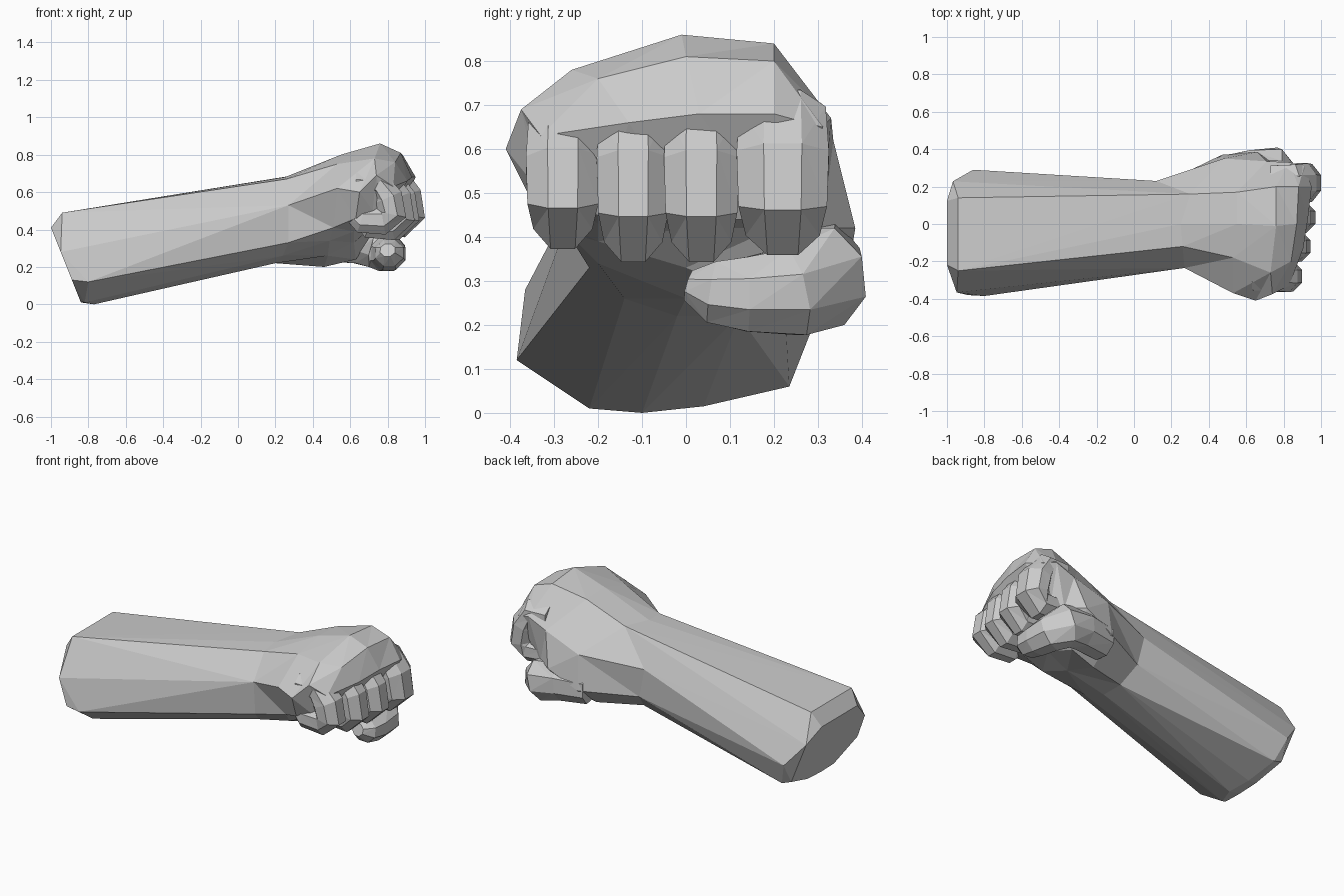
import bpy, bmesh, math
from mathutils import Vector

if "Cube" in bpy.data.objects:
    bpy.data.objects.remove(bpy.data.objects["Cube"])


def finish(name, bm):
    bmesh.ops.recalc_face_normals(bm, faces=bm.faces[:])
    mesh = bpy.data.meshes.new(name)
    bm.to_mesh(mesh)
    bm.free()
    ob = bpy.data.objects.new(name, mesh)
    bpy.context.collection.objects.link(ob)
    return ob


def loft(name, rings, cap_start=True):
    """Skin a list of equal-length point rings and close the ends."""
    bm = bmesh.new()
    loops = [[bm.verts.new(p) for p in ring] for ring in rings]
    n = len(loops[0])
    for a, b in zip(loops, loops[1:]):
        for i in range(n):
            j = (i + 1) % n
            bm.faces.new((a[i], a[j], b[j], b[i]))
    if cap_start:
        bm.faces.new(loops[0])
    bm.faces.new(loops[-1])
    bmesh.ops.triangulate(bm, faces=bm.faces[:])
    return finish(name, bm)


def hull(name, rings, open_ring):
    """Convex skin around rings, left open across the last ring."""
    bm = bmesh.new()
    for p in sum(rings, []):
        bm.verts.new(p)
    out = bmesh.ops.convex_hull(bm, input=bm.verts[:])
    bmesh.ops.delete(bm, geom=[v for v in bm.verts if not v.link_faces], context='VERTS')
    inner = [f for f in bm.faces if all(v.co.x > open_ring for v in f.verts)]
    bmesh.ops.delete(bm, geom=inner, context='FACES')
    return finish(name, bm)


def sweep(name, path, sizes, hint, sides=8):
    """Sweep a faceted section along a path; sizes are half width, half thickness."""
    pts = [Vector(p) for p in path]
    rings = []
    for i, p in enumerate(pts):
        t = (pts[min(i + 1, len(pts) - 1)] - pts[max(i - 1, 0)]).normalized()
        across = (Vector(hint) - t * t.dot(Vector(hint))).normalized()
        other = t.cross(across)
        w, h = (s / math.cos(math.pi / sides) for s in sizes[i])
        angles = [2 * math.pi * (k + 0.5) / sides for k in range(sides)]
        rings.append([p + across * w * math.cos(a) + other * h * math.sin(a) for a in angles])
    return loft(name, rings)


# Forearm: convex, with a slanted elbow cut slightly smaller than the elbow ring
elbow = [(-.94, .14, .49), (-.94, -.05, .49), (-.94, -.25, .49), (-.88, -.32, .31), (-.80, -.385, .12),
         (-.82, -.22, .01), (-.77, -.1, 0), (-.79, .04, .015), (-.81, .235, .06), (-.86, .29, .2)]
cut = [(-1 + .4 * (.41 - z), y * .95, z) for y, z in
       [(.13, .41), (-.05, .41), (-.23, .41), (-.385, .28), (-.40, .13),
        (-.23, .015), (-.1, .01), (.04, .02), (.24, .08), (.24, .33)]]
wrist = [(.30, .16, .69), (.25, 0, .68), (.26, -.12, .67), (.27, -.235, .53), (.27, -.22, .33),
         (.24, -.14, .26), (.2, -.02, .22), (.2, .12, .22), (.16, .22, .32), (.12, .23, .5)]
hull("forearm", [cut, elbow, wrist], 0)

# Hand block, widening to the knuckles and turning down behind the fingers
palm = [(.55, .17, .79), (.55, 0, .80), (.53, -.18, .75), (.53, -.37, .62), (.51, -.27, .41),
        (.49, -.2, .34), (.48, 0, .26), (.46, .2, .2), (.47, .37, .33), (.48, .35, .54)]
back = [(.76, .2, .84), (.76, -.01, .86), (.73, -.26, .78), (.65, -.41, .60), (.63, -.34, .46),
        (.62, -.2, .39), (.62, 0, .33), (.63, .22, .24), (.66, .385, .42), (.71, .335, .62)]
knuckles = [(.88, .2, .80), (.87, 0, .81), (.84, -.2, .76), (.74, -.375, .69), (.72, -.33, .5),
            (.71, -.2, .43), (.72, 0, .42), (.74, .2, .42), (.76, .31, .42), (.83, .33, .67)]
front = [(.95, .2, .68), (.93, .03, .68), (.905, -.13, .66), (.83, -.33, .63), (.77, -.31, .53),
         (.77, -.2, .45), (.80, 0, .44), (.82, .2, .44), (.83, .28, .45), (.91, .31, .65)]
loft("hand", [wrist, palm, back, knuckles, front], cap_start=False)

# Four curled fingers: name, centre y, half width, x shift, z shift, height factor
profile = [(.73, .655), (.85, .655), (.90, .57), (.92, .46), (.875, .42), (.76, .425), (.70, .49)]
width = [.88, .93, 1, .96, .8, .75, .55]
thick = [.8, .85, .95, .95, .92, .85, .6]
for name, y, half, dx, dz, tall in [("index_finger", .22, .105, 0, .015, 1),
                                    ("middle_finger", .035, .085, -.03, 0, 1),
                                    ("ring_finger", -.12, .083, -.055, 0, 1),
                                    ("little_finger", -.28, .084, -.10, .03, .8)]:
    path = [(x + dx, y, .42 + (z - .42) * tall + dz) for x, z in profile]
    sweep(name, path, [(half * w, .085 * t) for w, t in zip(width, thick)], (0, 1, 0))

# Thumb folded under the fingers
thumb_path = [(.46, .27, .33), (.63, .30, .33), (.745, .31, .31), (.80, .24, .275),
              (.81, .14, .27), (.81, .06, .275), (.80, .008, .29)]
thumb_size = [(.10, .09), (.11, .095), (.115, .10), (.10, .095), (.085, .085), (.07, .075), (.035, .04)]
sweep("thumb", thumb_path, thumb_size, (0, 0, 1))
